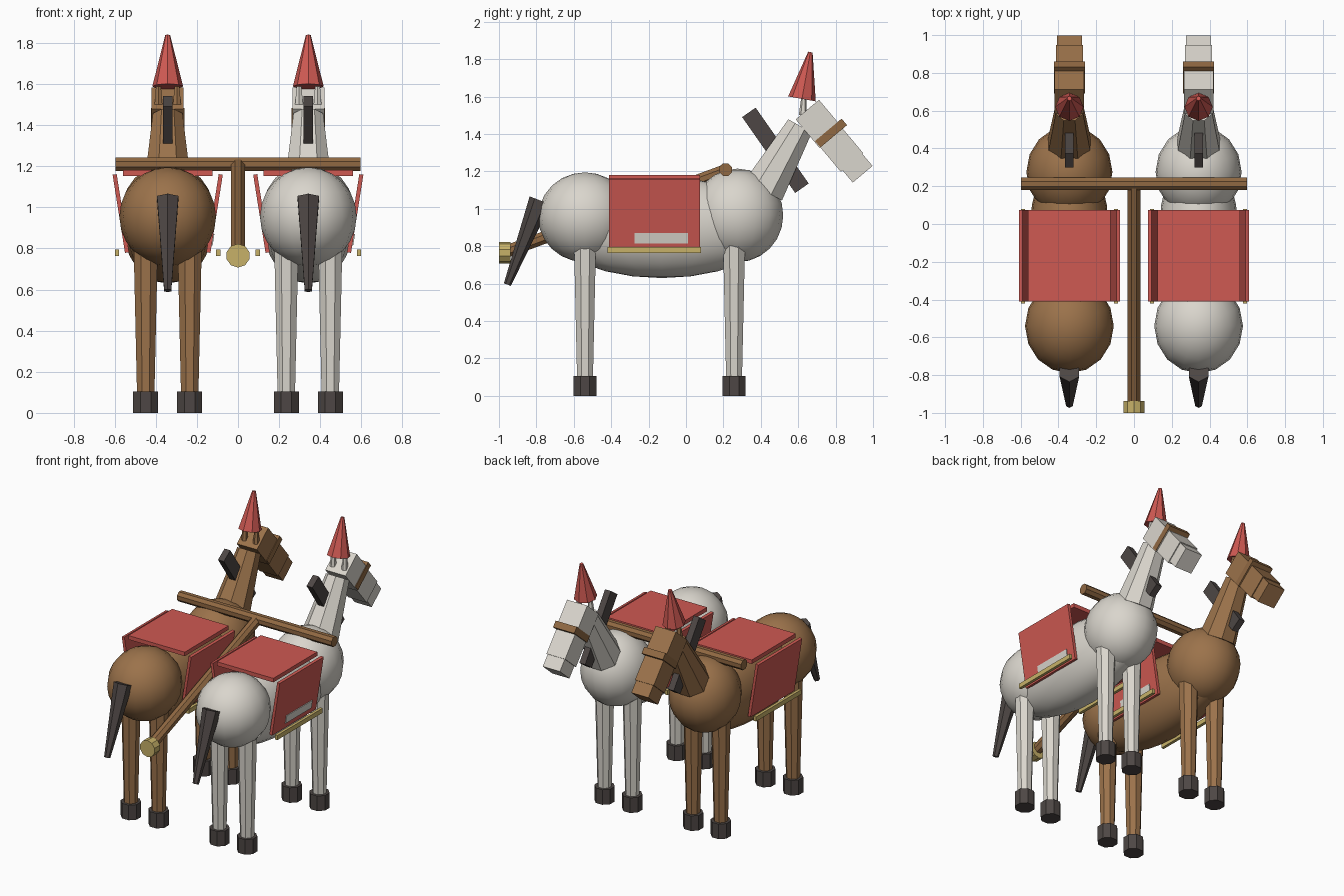
import bpy
import math
from mathutils import Vector, Matrix

cube = bpy.data.objects.get("Cube")
if cube:
    bpy.data.objects.remove(cube, do_unlink=True)


def material(name, r, g, b):
    m = bpy.data.materials.new(name)
    m.use_nodes = True
    m.diffuse_color = (r, g, b, 1)
    m.node_tree.nodes["Principled BSDF"].inputs["Base Color"].default_value = (r, g, b, 1)
    return m


WHITE = material("white coat", 0.70, 0.67, 0.61)
BROWN = material("brown coat", 0.33, 0.17, 0.07)
RED = material("red cloth", 0.62, 0.10, 0.085)
DARK = material("dark hair and hoof", 0.075, 0.062, 0.058)
GOLD = material("gold trim", 0.57, 0.44, 0.14)
WOOD = material("wood", 0.28, 0.14, 0.055)


def finish(name, mat):
    ob = bpy.context.object
    ob.name = name
    ob.data.materials.append(mat)
    return ob


def box(name, mat, centre, size, rot=(0, 0, 0)):
    bpy.ops.mesh.primitive_cube_add(size=1, location=centre, rotation=rot)
    ob = finish(name, mat)
    ob.scale = size
    return ob


def ball(name, mat, centre, radii):
    bpy.ops.mesh.primitive_uv_sphere_add(segments=16, ring_count=12, location=centre)
    ob = finish(name, mat)
    ob.scale = radii
    bpy.ops.object.shade_smooth()
    return ob


def rod(name, mat, start, end, r1, r2, sides=8, turn=0.0):
    """Flat-sided tapered cylinder between two points."""
    a, b = Vector(start), Vector(end)
    bpy.ops.mesh.primitive_cone_add(vertices=sides, radius1=r1, radius2=r2, depth=(b - a).length)
    ob = finish(name, mat)
    aim = Vector((0, 0, 1)).rotation_difference(b - a).to_matrix().to_4x4()
    ob.matrix_world = Matrix.Translation((a + b) / 2) @ aim @ Matrix.Rotation(turn, 4, "Z")
    return ob


HEAD_TILT = math.radians(-50)
ALONG = Vector((0, math.cos(HEAD_TILT), math.sin(HEAD_TILT)))
ACROSS = Vector((0, -math.sin(HEAD_TILT), math.cos(HEAD_TILT)))


def horse(tag, x, coat):
    def p(dx, y, z):
        return (x + dx, y, z)

    # Body
    ball(tag + "_rump", coat, p(0, -0.54, 0.955), (0.235, 0.25, 0.24))
    ball(tag + "_barrel", coat, p(0, -0.13, 0.90), (0.215, 0.60, 0.27))
    ball(tag + "_chest", coat, p(0, 0.275, 0.965), (0.228, 0.245, 0.25))

    # Legs and hooves
    for end, y in (("front", 0.257), ("rear", -0.54)):
        for side, dx in (("left", 0.107), ("right", -0.107)):
            rod(f"{tag}_{end}_{side}_leg", coat, p(dx, y, 0.1), p(dx, y, 0.83),
                0.046, 0.064, turn=math.pi / 8)
            rod(f"{tag}_{end}_{side}_hoof", DARK, p(dx, y, 0), p(dx, y, 0.105),
                0.066, 0.066, turn=math.pi / 8)

    # Neck, mane and tail
    rod(tag + "_neck", coat, p(0, 0.415, 1.10), p(0, 0.61, 1.443), 0.122, 0.078, turn=math.pi / 8)
    box(tag + "_mane", DARK, p(0, 0.478, 1.313), (0.045, 0.088, 0.495), (math.radians(35), 0, 0))
    rod(tag + "_tail", DARK, p(0, -0.78, 1.045), p(0, -0.955, 0.595), 0.06, 0.02, 6)

    # Head boxes, laid from the crown to the nose
    crown = Vector(p(0, 0.711, 1.583))

    def head_part(name, mat, a0, a1, n0, n1, width):
        centre = crown + ALONG * (a0 + a1) / 2 + ACROSS * (n0 + n1) / 2
        box(f"{tag}_{name}", mat, centre, (width, a1 - a0, n1 - n0), (HEAD_TILT, 0, 0))

    head_part("skull", coat, 0, 0.20, -0.163, 0, 0.156)
    head_part("face", coat, 0.19, 0.37, -0.158, -0.002, 0.144)
    head_part("muzzle", coat, 0.36, 0.455, -0.146, -0.008, 0.132)
    head_part("noseband", WOOD, 0.155, 0.20, -0.158, 0.028, 0.164)

    # Ears and pointed cap
    for side, dx in (("left", 0.045), ("right", -0.045)):
        rod(f"{tag}_{side}_ear", coat, p(dx, 0.625, 1.50), p(dx, 0.63, 1.61), 0.022, 0.012, 6)
    rod(tag + "_cap", RED, p(0, 0.62, 1.588), p(0, 0.665, 1.838), 0.075, 0.012)

    # Saddle cloth: top, two leaning side panels and their trims
    box(tag + "_saddle_top", RED, p(0, -0.168, 1.167), (0.436, 0.485, 0.028))
    lean = math.radians(9)
    for side, s in (("left", 1), ("right", -1)):
        box(f"{tag}_{side}_saddle_panel", RED, p(s * 0.228, -0.168, 0.97),
            (0.02, 0.485, 0.385), (0, s * lean, 0))
        box(f"{tag}_{side}_saddle_trim", GOLD, p(s * 0.246, -0.17, 0.78), (0.02, 0.50, 0.032))
    box(tag + "_saddle_patch", WHITE, p(0.2185, -0.132, 0.843), (0.009, 0.285, 0.057), (0, lean, 0))


horse("white_horse", 0.342, WHITE)
horse("brown_horse", -0.342, BROWN)

# Yoke beam, centre pole and end knob
rod("yoke_beam", WOOD, (-0.597, 0.212, 1.21), (0.597, 0.212, 1.21), 0.036, 0.036, turn=math.pi / 8)
rod("centre_pole", WOOD, (0, 0.21, 1.205), (0, -0.97, 0.768), 0.036, 0.036, turn=math.pi / 8)
rod("pole_knob", GOLD, (0, -1.0, 0.765), (0, -0.938, 0.765), 0.058, 0.058, 10)
